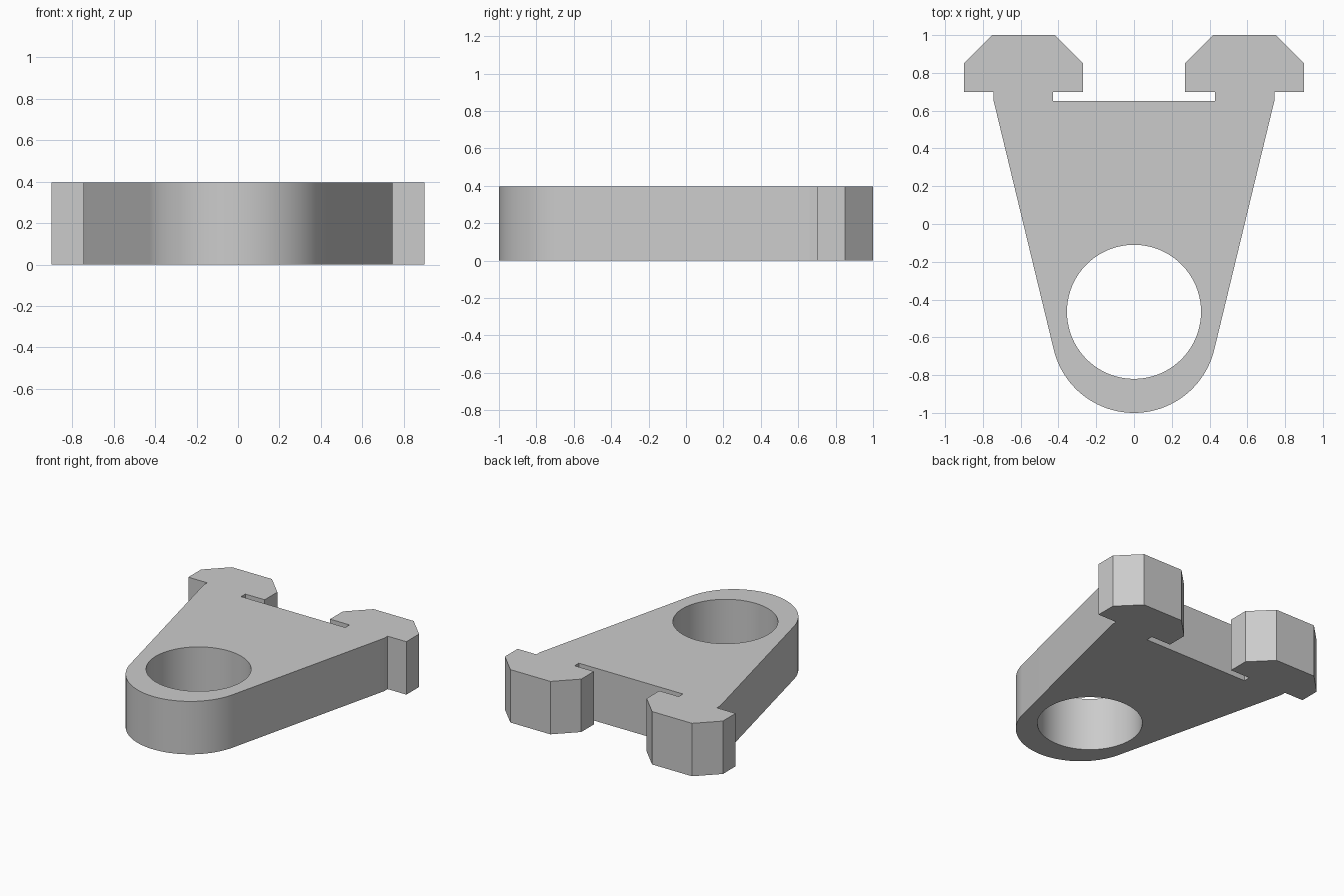
import bpy, bmesh, math
from mathutils import Vector

cube = bpy.data.objects.get("Cube")
if cube:
    bpy.data.objects.remove(cube, do_unlink=True)

HEIGHT = 0.395
NOSE_R, NOSE_Y = 0.437, -0.563
HOLE_R, HOLE_Y = 0.355, -0.465
TAPER = math.radians(13.6)
ARC_STEPS = 32
HOLE_STEPS = 80

# Plain grey material
grey = bpy.data.materials.new("light grey")
grey.use_nodes = True
colour = (0.6, 0.6, 0.6, 1)
grey.diffuse_color = colour
grey.node_tree.nodes["Principled BSDF"].inputs["Base Color"].default_value = colour


def arc(radius, cy, start, end, steps):
    """Points on an arc about (0, cy), end included."""
    angles = [start + (end - start) * i / steps for i in range(steps + 1)]
    return [(radius * math.cos(a), cy + radius * math.sin(a)) for a in angles]


def add_loop(bm, points):
    verts = [bm.verts.new((x, y, 0)) for x, y in points]
    return [bm.edges.new((v, verts[i - 1])) for i, v in enumerate(verts)]


# Half outline: rounded nose, tapered flank, hooked clip, then the back notch
half = arc(NOSE_R, NOSE_Y, -math.pi / 2, -TAPER, ARC_STEPS)
half += [(0.745, 0.66), (0.745, 0.70), (0.90, 0.70), (0.90, 0.85), (0.75, 1.0),
         (0.42, 1.0), (0.27, 0.85), (0.27, 0.70), (0.43, 0.70), (0.43, 0.65)]
outline = half + [(-x, y) for x, y in reversed(half[1:])]
hole = arc(HOLE_R, HOLE_Y, 0, 2 * math.pi, HOLE_STEPS)[:-1]

# Fill the flat plate with its hole and extrude it
bm = bmesh.new()
edges = add_loop(bm, outline) + add_loop(bm, hole)
bmesh.ops.triangle_fill(bm, edges=edges, use_beauty=True, normal=Vector((0, 0, 1)))
raised = bmesh.ops.extrude_face_region(bm, geom=bm.faces[:], use_keep_orig=True)
top = [g for g in raised["geom"] if isinstance(g, bmesh.types.BMVert)]
bmesh.ops.translate(bm, verts=top, vec=(0, 0, HEIGHT))
bmesh.ops.recalc_face_normals(bm, faces=bm.faces[:])

mesh = bpy.data.meshes.new("clip_bracket")
bm.to_mesh(mesh)
bm.free()
mesh.materials.append(grey)
bracket = bpy.data.objects.new("clip_bracket", mesh)
bpy.context.collection.objects.link(bracket)

# Smooth the round walls, keep the corners sharp
bpy.ops.object.select_all(action="DESELECT")
bracket.select_set(True)
bpy.context.view_layer.objects.active = bracket
bpy.ops.object.shade_smooth_by_angle(angle=math.radians(12))
